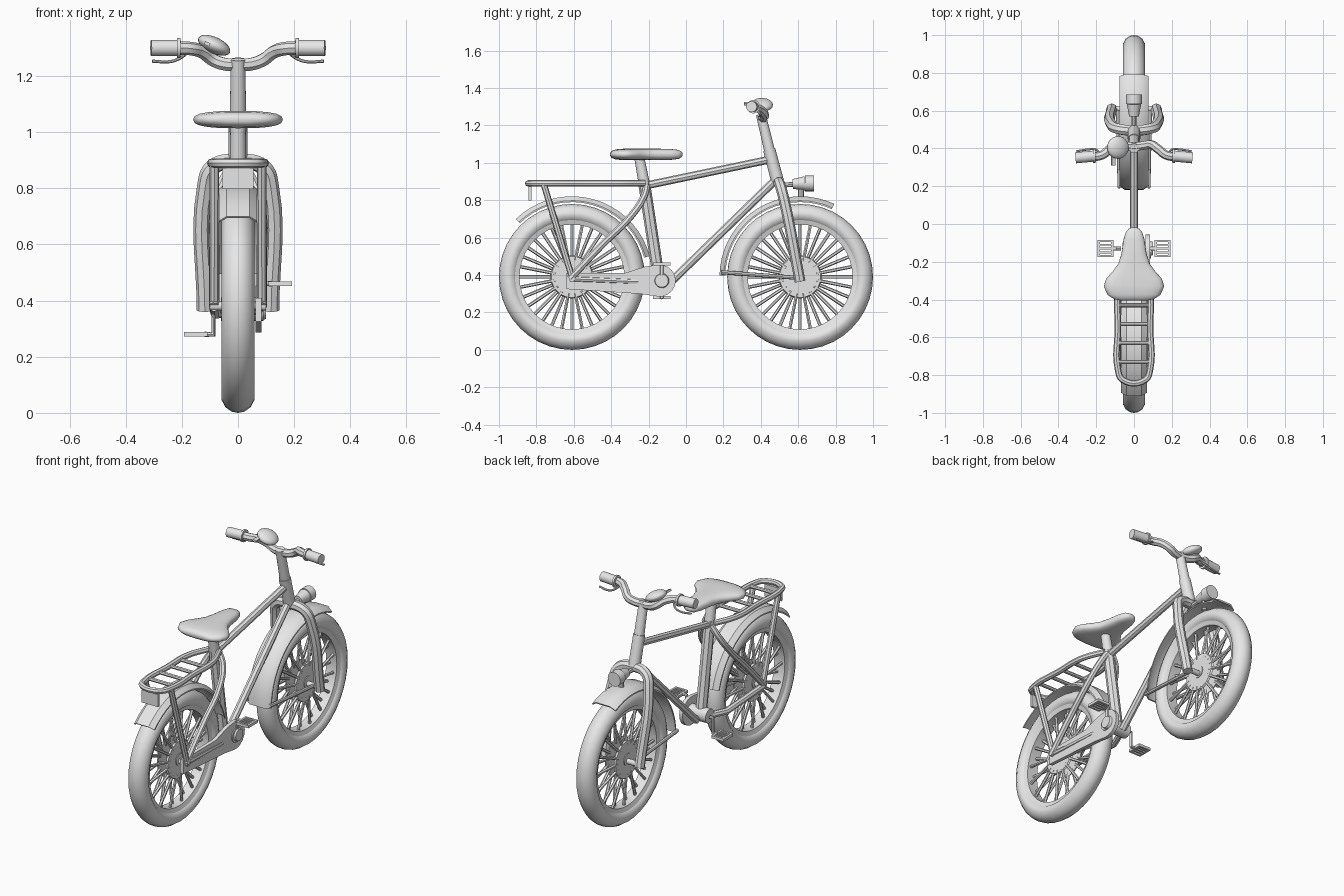
import bpy, bmesh, math
from mathutils import Vector, Matrix

if "Cube" in bpy.data.objects:
    bpy.data.objects.remove(bpy.data.objects["Cube"])

GREY = bpy.data.materials.new("plain grey")
GREY.diffuse_color = (0.8, 0.8, 0.8, 1)
GREY.use_nodes = True
GREY.node_tree.nodes["Principled BSDF"].inputs["Base Color"].default_value = GREY.diffuse_color


def finish(name, bm, angle=40):
    bmesh.ops.recalc_face_normals(bm, faces=bm.faces)
    me = bpy.data.meshes.new(name)
    bm.to_mesh(me)
    bm.free()
    ob = bpy.data.objects.new(name, me)
    bpy.context.collection.objects.link(ob)
    me.materials.append(GREY)
    bpy.ops.object.select_all(action='DESELECT')
    bpy.context.view_layer.objects.active = ob
    ob.select_set(True)
    bpy.ops.object.shade_smooth_by_angle(angle=math.radians(angle))
    return ob


def tube(name, pts, r, smooth=False, cyclic=False):
    cu = bpy.data.curves.new(name, 'CURVE')
    cu.dimensions = '3D'
    cu.bevel_depth, cu.bevel_resolution, cu.use_fill_caps = r, 2, True
    cu.resolution_u = 6
    sp = cu.splines.new('BEZIER')
    sp.bezier_points.add(len(pts) - 1)
    for bp, p in zip(sp.bezier_points, pts):
        bp.co = p
        bp.handle_left_type = bp.handle_right_type = 'AUTO' if smooth else 'VECTOR'
    sp.use_cyclic_u = cyclic
    tmp = bpy.data.objects.new(name + "_path", cu)
    bpy.context.collection.objects.link(tmp)
    me = bpy.data.meshes.new_from_object(tmp.evaluated_get(bpy.context.evaluated_depsgraph_get()))
    bpy.data.objects.remove(tmp)
    bm = bmesh.new()
    bm.from_mesh(me)
    return finish(name, bm)


def cone(name, a, b, r1, r2, n=20):
    a, b = Vector(a), Vector(b)
    bm = bmesh.new()
    m = Matrix.Translation((a + b) / 2) @ (b - a).to_track_quat('Z', 'Y').to_matrix().to_4x4()
    bmesh.ops.create_cone(bm, cap_ends=True, segments=n, radius1=r1, radius2=r2, depth=(b - a).length, matrix=m)
    return finish(name, bm)


def box(name, c, size, rot=None):
    bm = bmesh.new()
    m = Matrix.Translation(c) @ (rot or Matrix()) @ Matrix.Diagonal((*size, 1))
    bmesh.ops.create_cube(bm, size=1, matrix=m)
    return finish(name, bm)


def skin(name, rings, loop=False, angle=40):
    # joins rings of points into a closed surface
    bm = bmesh.new()
    vs = [[bm.verts.new(p) for p in ring] for ring in rings]
    n = len(vs[0])
    for i in range(len(vs) if loop else len(vs) - 1):
        a, b = vs[i], vs[(i + 1) % len(vs)]
        for j in range(n):
            bm.faces.new((a[j], a[(j + 1) % n], b[(j + 1) % n], b[j]))
    if not loop:
        bm.faces.new(vs[0])
        bm.faces.new(vs[-1])
    return finish(name, bm, angle)


def revolve(name, profile, cy, cz, a0=0, a1=360, n=40):
    full = a1 - a0 == 360
    rings = []
    for i in range(n if full else n + 1):
        a = math.radians(a0 + (a1 - a0) * i / n)
        rings.append([(x, cy + r * math.cos(a), cz + r * math.sin(a)) for x, r in profile])
    return skin(name, rings, full)


# wheels
ZW = 0.39
half = [(0.022, 0.386), (0.045, 0.37), (0.058, 0.345), (0.058, 0.33), (0.05, 0.31), (0.03, 0.295)]
tyre = [(0, 0.39)] + half + [(-x, r) for x, r in half[::-1]]
rim = [(0.045, 0.31), (0.035, 0.28), (-0.035, 0.28), (-0.045, 0.31)]
for tag, cy in (("rear", -0.61), ("front", 0.61)):
    revolve(tag + "_tyre", tyre, cy, ZW)
    revolve(tag + "_rim", rim, cy, ZW)
    for s in (-1, 1):
        cone(tag + "_hub_disc", (s * .026, cy, ZW), (s * .036, cy, ZW), .115, .11, 28)
        for i in range(16):
            a = math.tau * (i + (s > 0) * 0.5) / 16
            d = Vector((0, math.cos(a), math.sin(a)))
            c = Vector((0, cy, ZW))
            cone(tag + "_spoke", c + d * .09 + Vector((s * .03, 0, 0)), c + d * .29 + Vector((s * .012, 0, 0)), .009, .009, 6)
    cone(tag + "_hub", (-.04, cy, ZW), (.04, cy, ZW), .035, .035)
    w = .10 if cy < 0 else .13
    cone(tag + "_axle", (-w, cy, ZW - .01), (w, cy, ZW - .01), .016, .016, 12)

# mudguards
def guard(w):
    return [(-w, .40), (-w * .6, .422), (w * .6, .422), (w, .40), (w, .408), (w * .6, .431), (-w * .6, .431), (-w, .408)]
revolve("rear_mudguard", guard(.068), -.61, ZW, 15, 134, 18)
revolve("front_mudguard", guard(.078), .61, ZW, 65, 179, 18)
for s in (-1, 1):
    tube("front_mudguard_stay", [(s * .076, .19, .415), (s * .085, .60, .385)], .011)

# frame
tube("seat_tube", [(0, -.225, .90), (0, -.145, .38)], .032)
cone("seat_post", (0, -.25, 1.03), (0, -.222, .88), .027, .03)
tube("top_tube", [(0, -.21, .88), (0, .46, 1.02)], .021)
tube("down_tube", [(0, -.10, .345), (0, .48, .91)], .022)
cone("bottom_bracket", (-.06, -.14, .37), (.09, -.14, .37), .042, .042)
cone("head_tube", (0, .445, 1.07), (0, .49, .90), .033, .034)
cone("stem", (0, .40, 1.26), (0, .45, 1.05), .026, .029)

# fork
tube("fork", [(-.118, .61, .365), (-.118, .525, .80), (-.09, .505, .875), (0, .495, .895), (.09, .505, .875),
              (.118, .525, .80), (.118, .61, .365)], .029, True)

for s in (-1, 1):
    tube("seat_stay", [(s * .02, -.21, .88), (s * .055, -.225, .82), (s * .082, -.29, .72), (s * .085, -.45, .56),
                       (s * .085, -.62, .38)], .019, True)
    tube("rack_strut", [(s * .084, -.76, .885), (s * .085, -.61, .39)], .017)
tube("chain_stay", [(-.03, -.14, .36), (-.08, -.27, .355), (-.085, -.62, .38)], .019)
tube("chain_stay", [(.03, -.14, .36), (.075, -.27, .365), (.08, -.62, .38)], .015)

# rack
tube("rack_rail", [(-.03, -.22, .89), (-.082, -.36, .89), (-.085, -.55, .89), (-.085, -.77, .89), (-.06, -.825, .89),
                   (.06, -.825, .89), (.085, -.77, .89), (.085, -.55, .89), (.082, -.36, .89), (.03, -.22, .89)], .017, True)
for y in (-.43, -.53, -.63, -.73):
    tube("rack_rung", [(-.085, y, .89), (.085, y, .89)], .011)
box("rear_reflector", (0, -.834, .835), (.11, .014, .075))

# chain guard
outline = [(-.64, .325), (-.64, .41), (-.33, .41), (-.22, .445)]
outline += [(-.14 + .085 * math.cos(math.radians(a)), .37 + .085 * math.sin(math.radians(a))) for a in range(100, -101, -20)]
outline += [(-.25, .30)]
skin("chain_guard", [[(x, y, z) for y, z in outline] for x in (.062, .084)])

# cranks and pedals
for s in (-1, 1):
    z = .37 + s * .09
    tube("crank", [(s * .07, -.13, .37), (s * .088, -.13, .37), (s * .088, -.13, z), (s * .12, -.13, z)], .010)
    for dy in (-.04, .04):
        box("pedal_edge", (s * .15, -.13 + dy, z), (.08, .012, .016))
    for dx in (.115, .186):
        box("pedal_side", (s * dx, -.13, z), (.012, .09, .016))
    for dy in (-.02, 0, .02):
        box("pedal_bar", (s * .15, -.13 + dy, z), (.07, .010, .012))
cone("crank_cap", (.084, -.13, .37), (.10, -.13, .37), .04, .035)

# seat
stations = [(-.405, .07, .008), (-.398, .105, .019), (-.375, .14, .027), (-.33, .16, .031), (-.29, .148, .031),
            (-.25, .112, .031), (-.21, .083, .031), (-.16, .067, .031), (-.08, .055, .029), (-.04, .042, .024),
            (-.025, .028, .016), (-.018, .012, .007)]
rings = []
for y, w, h in stations:
    ring = []
    for i in range(20):
        a = math.tau * i / 20
        c, s = math.cos(a), math.sin(a)
        ring.append((w * math.copysign(abs(c) ** .75, c), y, 1.045 + h * math.copysign(abs(s) ** .75, s)))
    rings.append(ring)
skin("seat", rings, angle=70)

# handlebar, grips and brake levers
side = [(.05, .415, 1.243), (.09, .42, 1.258), (.13, .395, 1.287), (.17, .365, 1.298), (.23, .355, 1.30)]
tube("handlebar", [(-x, y, z) for x, y, z in side[::-1]] + [(0, .41, 1.24)] + side, .024, True)
for s in (-1, 1):
    cone("grip", (s * .205, .36, 1.30), (s * .31, .35, 1.30), .029, .029)
    cone("brake_clamp", (s * .205, .36, 1.30), (s * .217, .36, 1.30), .036, .036)
    tube("brake_lever", [(s * .18, .375, 1.285), (s * .205, .395, 1.265), (s * .24, .395, 1.252), (s * .305, .385, 1.253)], .006, True)

# bell
tilt = Matrix.Rotation(math.radians(25), 4, 'Y')
bm = bmesh.new()
bmesh.ops.create_uvsphere(bm, u_segments=24, v_segments=12, radius=1,
                          matrix=Matrix.Translation((-.085, .405, 1.31)) @ tilt @ Matrix.Diagonal((.062, .06, .029, 1)))
finish("bell", bm)
box("bell_lever", (-.11, .335, 1.315), (.02, .05, .012), tilt)

# headlight on its bracket
cone("headlight", (0, .57, .887), (0, .635, .89), .026, .038)
cone("headlight_rim", (0, .635, .89), (0, .685, .89), .042, .042)
tube("headlight_bracket", [(0, .615, .80), (0, .615, .88)], .015)
tube("headlight_arm", [(0, .50, .88), (0, .58, .885)], .013)
